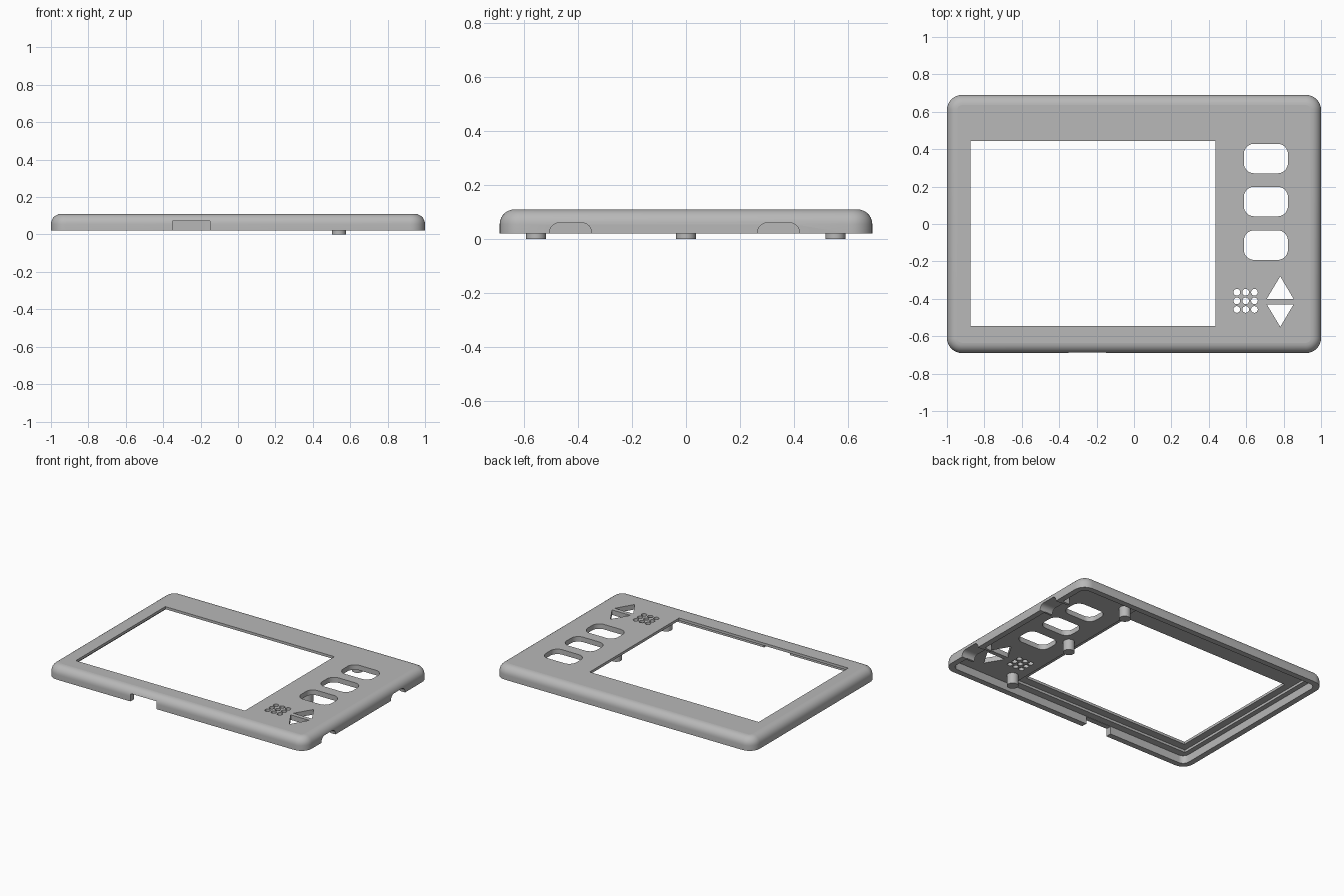
import bpy, bmesh, math
from mathutils import Matrix

if "Cube" in bpy.data.objects:
    bpy.data.objects.remove(bpy.data.objects["Cube"])

grey = bpy.data.materials.new("light grey plastic")
grey.diffuse_color = (0.48, 0.48, 0.48, 1)
grey.use_nodes = True
grey.node_tree.nodes["Principled BSDF"].inputs["Base Color"].default_value = grey.diffuse_color
TO_X = Matrix(((0, 0, 1, 0), (1, 0, 0, 0), (0, 1, 0, 0), (0, 0, 0, 1)))  # extrude along x


def rounded(x0, x1, y0, y1, r, n=8):
    """Outline of a rounded rectangle, counter-clockwise."""
    pts = []
    for cx, cy, a0 in ((x1 - r, y1 - r, 0), (x0 + r, y1 - r, 90),
                       (x0 + r, y0 + r, 180), (x1 - r, y0 + r, 270)):
        for i in range(n + 1):
            a = math.radians(a0 + 90 * i / n)
            pts.append((cx + r * math.cos(a), cy + r * math.sin(a)))
    return pts


def rect(x0, x1, y0, y1):
    return [(x1, y1), (x0, y1), (x0, y0), (x1, y0)]


def circle(x, y, r, n=24):
    return [(x + r * math.cos(2 * math.pi * i / n), y + r * math.sin(2 * math.pi * i / n))
            for i in range(n)]


def loft(name, layers, matrix=None):
    """Closed solid through a stack of (outline, height) layers."""
    bm = bmesh.new()
    rings = [[bm.verts.new((x, y, z)) for x, y in pts] for pts, z in layers]
    for a, b in zip(rings, rings[1:]):
        for i in range(len(a)):
            j = (i + 1) % len(a)
            bm.faces.new((a[i], a[j], b[j], b[i]))
    bm.faces.new(rings[0][::-1])
    bm.faces.new(rings[-1])
    if matrix:
        bm.transform(matrix)
    bmesh.ops.recalc_face_normals(bm, faces=bm.faces)
    me = bpy.data.meshes.new(name)
    bm.to_mesh(me)
    bm.free()
    me.materials.append(grey)
    ob = bpy.data.objects.new(name, me)
    bpy.context.collection.objects.link(ob)
    return ob


def prism(name, pts, z0, z1, matrix=None):
    return loft(name, [(pts, z0), (pts, z1)], matrix)


tools = []


def combine(ob, tool, op='DIFFERENCE'):
    m = ob.modifiers.new(tool.name, 'BOOLEAN')
    m.operation, m.object, m.solver = op, tool, 'EXACT'
    tool.hide_render = True
    tools.append(tool)


def smooth(ob):
    bpy.ops.object.select_all(action='DESELECT')
    ob.select_set(True)
    bpy.context.view_layer.objects.active = ob
    bpy.ops.object.shade_smooth_by_angle(angle=math.radians(30))
    for p in ob.data.polygons:
        if abs(p.normal.z) > 0.995:
            p.use_smooth = False


# Outer shell with filleted top edge
R = 0.055
layers = [(rounded(-1, 1, -0.69, 0.69, 0.08), 0.02)]
for i in range(8):
    a = math.radians(90 * i / 7)
    d = R * (1 - math.cos(a))
    layers.append((rounded(-1 + d, 1 - d, -0.69 + d, 0.69 - d, 0.08 - d),
                   0.11 - R + R * math.sin(a)))
bezel = loft("bezel", layers)

# Hollow underside, with a deeper recess around the screen
combine(bezel, prism("cavity_cutter", rounded(-0.96, 0.96, -0.65, 0.65, 0.045), -0.05, 0.075))
combine(bezel, prism("recess_cutter", rect(-0.925, 0.47, -0.6, 0.6), 0.05, 0.092))

# Port housings and arched ports on the right side
for y in (-0.4275, 0.3425):
    combine(bezel, prism("port_housing", rounded(y - 0.095, y + 0.095, 0.024, 0.085, 0.004, 2),
                         0.9, 0.975, TO_X), 'UNION')
for y in (-0.4275, 0.3425):
    combine(bezel, prism("port_cutter", rounded(y - 0.0775, y + 0.0775, -0.1, 0.06, 0.035),
                         0.85, 1.1, TO_X))

# Slot in the front rim
combine(bezel, prism("slot_cutter", rect(-0.35, -0.15, -0.8, -0.62), -0.05, 0.073))

# Screen window
combine(bezel, prism("window_cutter", rect(-0.875, 0.435, -0.545, 0.445), 0.0, 0.2))

# Button openings
for y in (0.35, 0.12, -0.113):
    combine(bezel, prism("button_cutter", rounded(0.587, 0.823, y - 0.079, y + 0.079, 0.055),
                         0.0, 0.2))

# Up and down arrow openings
for base, tip in ((-0.4, -0.28), (-0.43, -0.55)):
    combine(bezel, prism("arrow_cutter", [(0.71, base), (0.853, base), (0.782, tip)], 0.0, 0.2))

# Speaker grille
for i in range(3):
    for j in range(3):
        combine(bezel, prism("grille_cutter",
                             circle(0.55 + 0.047 * i, -0.457 + 0.046 * j, 0.018, 16), 0.0, 0.2))

# Bake the cuts and drop the cutters
dg = bpy.context.evaluated_depsgraph_get()
mesh = bpy.data.meshes.new_from_object(bezel.evaluated_get(dg))
bezel.modifiers.clear()
bezel.data = mesh
mesh.materials.clear()
mesh.materials.append(grey)
for p in mesh.polygons:
    p.material_index = 0
for t in tools:
    bpy.data.objects.remove(t)
smooth(bezel)

# Mounting posts under the shell
for i, y in enumerate((-0.555, 0, 0.553)):
    smooth(prism(f"mounting_post_{i + 1}", circle(0.54, y, 0.037), 0.0, 0.08))
